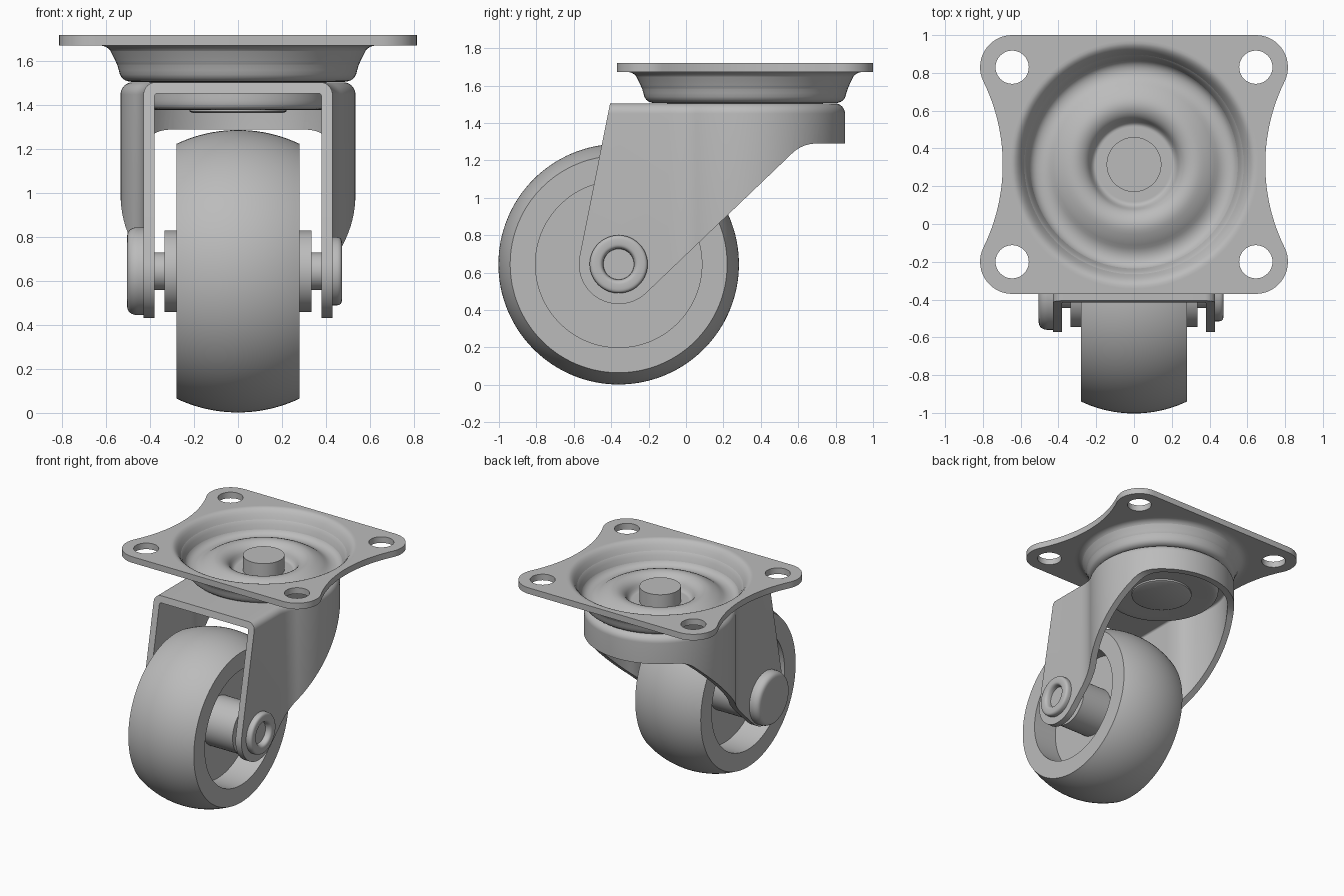
import bpy, bmesh, math
from math import sin, cos, pi, radians
from mathutils import Matrix, Vector

default = bpy.data.objects.get("Cube")
if default:
    bpy.data.objects.remove(default, do_unlink=True)

steel = bpy.data.materials.new("grey_metal")
steel.use_nodes = True
GREY = (0.5, 0.5, 0.5, 1)
steel.diffuse_color = GREY
steel.node_tree.nodes["Principled BSDF"].inputs["Base Color"].default_value = GREY

SWIVEL_Y = 0.315
AXLE = Vector((0, -0.36, 0.645))
SWIVEL = Matrix.Translation((0, SWIVEL_Y, 0))
ACROSS = Matrix.Translation(AXLE) @ Matrix.Rotation(pi / 2, 4, 'Y')


def finish(name, bm):
    bmesh.ops.recalc_face_normals(bm, faces=bm.faces)
    mesh = bpy.data.meshes.new(name)
    bm.to_mesh(mesh)
    bm.free()
    mesh.materials.append(steel)
    ob = bpy.data.objects.new(name, mesh)
    bpy.context.collection.objects.link(ob)
    return ob


def smooth(ob, angle=32):
    bpy.ops.object.select_all(action='DESELECT')
    ob.select_set(True)
    bpy.context.view_layer.objects.active = ob
    bpy.ops.object.shade_smooth_by_angle(angle=radians(angle))


def loft(bm, rings, cap=True, loop=False):
    """Skin closed rings of points that share the same count."""
    rows = [[bm.verts.new(p) for p in ring] for ring in rings]
    pairs = list(zip(rows, rows[1:]))
    if loop:
        pairs.append((rows[-1], rows[0]))
    for a, b in pairs:
        for i in range(len(a)):
            j = (i + 1) % len(a)
            bm.faces.new((a[i], a[j], b[j], b[i]))
    if cap:
        bm.faces.new(rows[0][::-1])
        bm.faces.new(rows[-1])


def lathe(name, profile, matrix, loop=False, steps=96):
    """Turn (radius, height) points about the local z axis."""
    bm = bmesh.new()
    rings = [[(r * cos(2 * pi * i / steps), r * sin(2 * pi * i / steps), h)
              for i in range(steps)] for r, h in profile]
    loft(bm, rings, cap=not loop, loop=loop)
    bm.transform(matrix)
    ob = finish(name, bm)
    smooth(ob)
    return ob


def arc(cx, cy, r, a, b, n=16):
    return [(cx + r * cos(radians(a + (b - a) * i / n)),
             cy + r * sin(radians(a + (b - a) * i / n))) for i in range(n + 1)]


def bend(p, q, s, n=8):
    """Rounded corner from p to s, pulled towards q."""
    return [tuple((1 - t) ** 2 * u + 2 * t * (1 - t) * v + t * t * w
                  for u, v, w in zip(p, q, s)) for t in (i / n for i in range(n + 1))]


def refine(points, passes=2):
    """Round off an open profile by corner cutting."""
    for _ in range(passes):
        out = [points[0]]
        for a, b in zip(points, points[1:]):
            out += [tuple(u * 0.75 + v * 0.25 for u, v in zip(a, b)),
                    tuple(u * 0.25 + v * 0.75 for u, v in zip(a, b))]
        points = out + [points[-1]]
    return points


# Mounting plate: waisted outline with four bolt holes and a round opening
HOLE_X, HOLE_DY, CORNER = 0.645, 0.515, 0.17
WAIST_X = 1.69
tilt = math.degrees(math.atan2(HOLE_DY, WAIST_X - HOLE_X))
right = arc(HOLE_X, -HOLE_DY, CORNER, -90, tilt)
right += arc(WAIST_X, 0, 0.995, 180 + tilt, 180 - tilt, 24)[1:-1]
right += arc(HOLE_X, HOLE_DY, CORNER, -tilt, 90)
outline = right + [(-x, y) for x, y in reversed(right)]
loops = [outline, arc(0, 0, 0.68, 0, 360, 96)[:-1]]
loops += [arc(sx * HOLE_X, sy * HOLE_DY, 0.088, 0, 360, 40)[:-1]
          for sx in (-1, 1) for sy in (-1, 1)]
curve = bpy.data.curves.new("plate_outline", 'CURVE')
curve.dimensions = '2D'
curve.fill_mode = 'BOTH'
curve.extrude = 0.0235
for pts in loops:
    spline = curve.splines.new('POLY')
    spline.points.add(len(pts) - 1)
    for sp, (x, y) in zip(spline.points, pts):
        sp.co = (x, y, 0, 1)
    spline.use_cyclic_u = True
temp = bpy.data.objects.new("plate_outline", curve)
bpy.context.collection.objects.link(temp)
bm = bmesh.new()
bm.from_mesh(temp.evaluated_get(bpy.context.evaluated_depsgraph_get()).to_mesh())
bmesh.ops.remove_doubles(bm, verts=bm.verts, dist=0.0001)
bm.transform(Matrix.Translation((0, SWIVEL_Y, 1.6965)))
bpy.data.objects.remove(temp, do_unlink=True)
smooth(finish("mounting_plate", bm))

# Pressed dish below the plate, with a raised ring around the pivot
upper = refine([(0.68, 1.72), (0.62, 1.72), (0.57, 1.63), (0.54, 1.56), (0.47, 1.55),
                (0.40, 1.60), (0.32, 1.63), (0.25, 1.60), (0.22, 1.53), (0.185, 1.53)])
lower = refine([(0.185, 1.505), (0.44, 1.505), (0.53, 1.51), (0.55, 1.59),
                (0.59, 1.673), (0.68, 1.673)])
lathe("swivel_dish", upper + lower, SWIVEL, loop=True)

# Pivot pin, bearing cup and rivet head under the fork
lathe("pivot_pin", [(0.145, 1.40), (0.145, 1.645)], SWIVEL)
lathe("pivot_collar", [(0.20, 1.45), (0.20, 1.53)], SWIVEL)
lathe("bearing_cup", refine([(0.42, 1.46), (0.42, 1.40), (0.40, 1.38), (0.34, 1.38)])
      + [(0.25, 1.385)], SWIVEL)
lathe("pivot_rivet", [(0.22, 1.39), (0.22, 1.372), (0.205, 1.365)], SWIVEL)


# Fork: round-backed shell trimmed to the side profile
def plan(inset, front):
    w, r = 0.43 - inset, 0.535 - inset
    corner = math.degrees(-math.acos(w / r))
    y = SWIVEL_Y + r * sin(radians(corner))
    sweep = arc(0, SWIVEL_Y, r, corner + 9, 90, 32)
    half = [(w, front)] + bend((w, y - 0.09), (w, y), sweep[0]) + sweep[1:]
    return half + [(-x, v) for x, v in reversed(half[:-1])]


def shell(name, inset, front, bottom, top, radius):
    levels = [(inset, bottom)]
    for i in range(9):
        a = pi / 2 * i / 8
        levels.append((inset + radius * (1 - cos(a)), top - radius * (1 - sin(a))))
    bm = bmesh.new()
    loft(bm, [[(x, y, z) for x, y in plan(d, front)] for d, z in levels])
    return finish(name, bm)


fork = shell("fork", 0, -0.65, 0.3, 1.505, 0.055)
hollow = shell("fork_hollow", 0.05, -0.75, 0.2, 1.455, 0.015)
side = [(0.95, 1.6), (-0.387, 1.6)] + arc(AXLE.y, AXLE.z, 0.213, 168.6, 313.6, 28)
side += bend((0.57, 1.24), (0.623, 1.29), (0.70, 1.29)) + [(0.95, 1.29)]
bm = bmesh.new()
loft(bm, [[(x, y, z) for y, z in side] for x in (-0.7, 0.7)])
trim = finish("fork_trim", bm)
for cutter, mode in ((hollow, 'DIFFERENCE'), (trim, 'INTERSECT')):
    cutter.hide_render = True
    mod = fork.modifiers.new(mode, 'BOOLEAN')
    mod.operation, mod.object, mod.solver = mode, cutter, 'EXACT'
bpy.context.view_layer.update()
cut = bpy.data.meshes.new_from_object(
    fork.evaluated_get(bpy.context.evaluated_depsgraph_get()))
fork.modifiers.clear()
fork.data = cut
for cutter in (hollow, trim):
    bpy.data.objects.remove(cutter, do_unlink=True)
smooth(fork)

# Wheel: crowned tread, recessed sides and a thin web
HALF, EDGE, CROWN = 0.28, 0.58, 0.643
rise = CROWN - EDGE
R = (HALF ** 2 + rise ** 2) / (2 * rise)
tread = [(CROWN - R + math.sqrt(R * R - x * x), x)
         for x in (HALF * (i / 12 - 1) for i in range(25))]
lathe("wheel", [(0.1, -0.08), (0.445, -0.08), (0.445, -HALF)] + tread
      + [(0.445, HALF), (0.445, 0.08), (0.1, 0.08)], ACROSS, loop=True, steps=128)
lathe("wheel_hub", [(0.185, -0.335), (0.185, 0.335)], ACROSS)
lathe("axle", [(0.085, -0.42), (0.085, 0.40)], ACROSS)

# Axle ends: solid domed head on one side, rolled hollow rivet on the other
lathe("axle_head", [(0.2, -0.425)] + refine([(0.2, -0.44), (0.2, -0.475), (0.18, -0.505),
                                            (0.125, -0.505)]), ACROSS)
lathe("axle_rivet", refine([(0.155, 0.425), (0.155, 0.47), (0.12, 0.475), (0.085, 0.47),
                            (0.08, 0.41)]), ACROSS)
